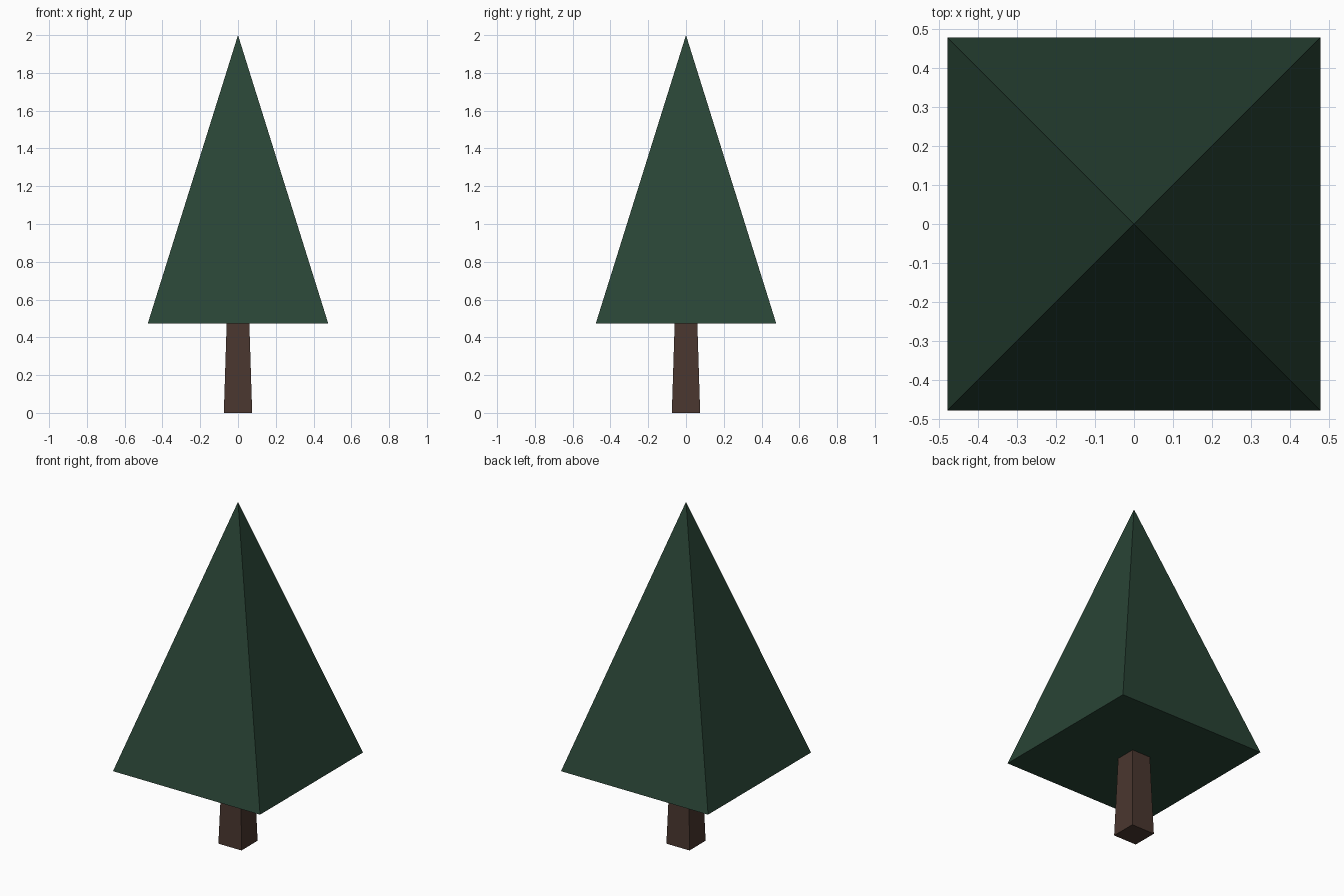
import bpy
import math

if "Cube" in bpy.data.objects:
    bpy.data.objects.remove(bpy.data.objects["Cube"])


def material(name, rgb):
    m = bpy.data.materials.new(name)
    m.diffuse_color = (*rgb, 1.0)
    m.use_nodes = True
    m.node_tree.nodes["Principled BSDF"].inputs["Base Color"].default_value = m.diffuse_color
    return m


def square_frustum(name, half_bottom, half_top, z0, z1, mat):
    """Four-sided tapered block with sides facing the x and y axes."""
    bpy.ops.mesh.primitive_cone_add(
        vertices=4,
        radius1=half_bottom * math.sqrt(2),
        radius2=half_top * math.sqrt(2),
        depth=z1 - z0,
        location=(0, 0, (z0 + z1) / 2),
        rotation=(0, 0, math.pi / 4))
    ob = bpy.context.object
    ob.name = name
    bpy.ops.object.transform_apply(location=True, rotation=True, scale=True)
    ob.data.materials.append(mat)
    return ob


bark = material("dark brown bark", (0.068, 0.038, 0.028))
needles = material("dark green needles", (0.022, 0.058, 0.036))

# Tapered trunk, ending at the underside of the foliage
square_frustum("trunk", 0.075, 0.06, 0.0, 0.475, bark)

# Pyramid of foliage
square_frustum("foliage", 0.478, 0.0, 0.472, 2.0, needles)
